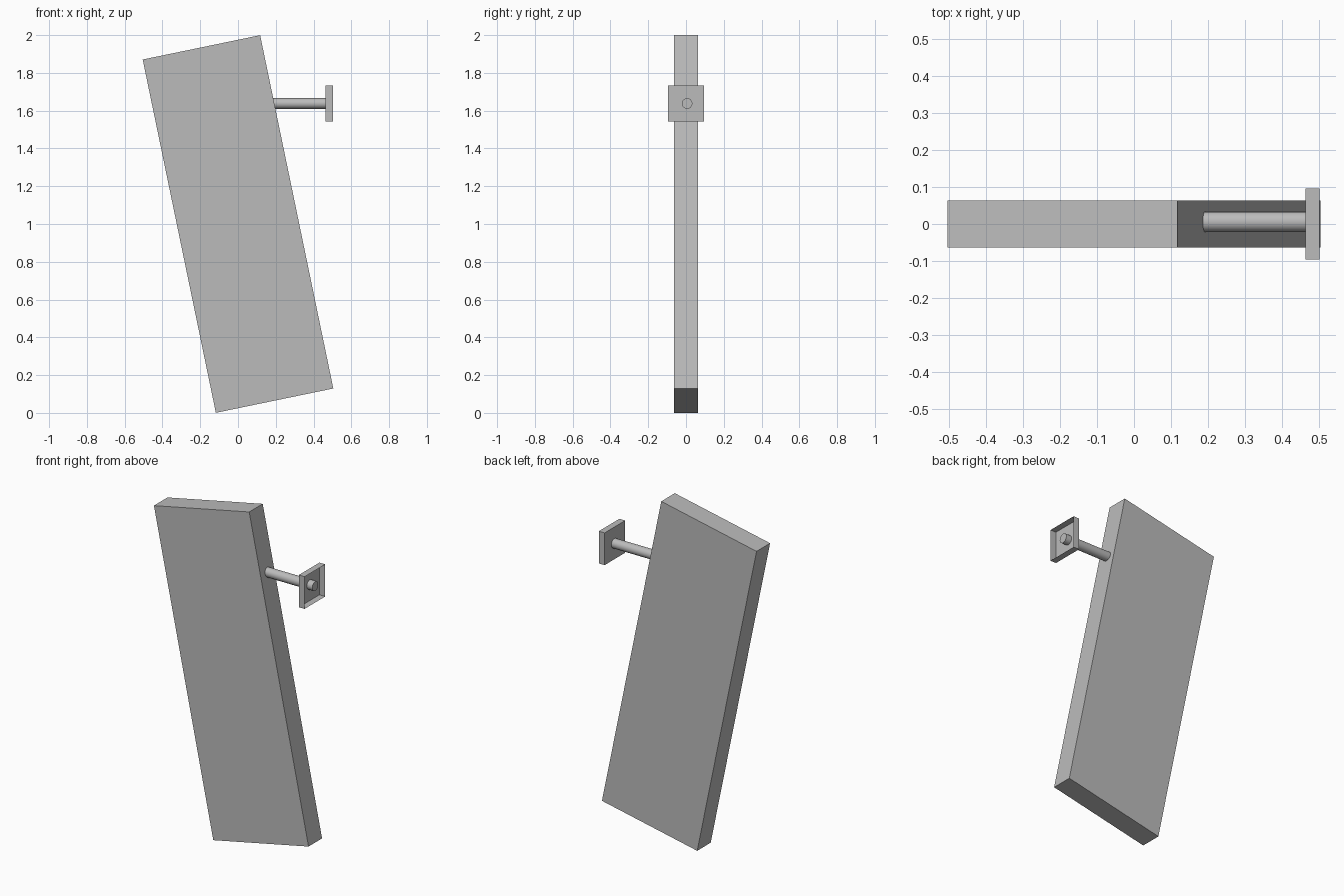
import bpy, bmesh, math
from mathutils import Matrix, Vector

cube = bpy.data.objects.get("Cube")
if cube:
    bpy.data.objects.remove(cube, do_unlink=True)

grey = bpy.data.materials.new("plain_grey")
grey.use_nodes = True
colour = (0.5, 0.5, 0.5, 1)
grey.diffuse_color = colour
grey.node_tree.nodes["Principled BSDF"].inputs["Base Color"].default_value = colour


def add_part(name, bm):
    mesh = bpy.data.meshes.new(name)
    bm.to_mesh(mesh)
    bm.free()
    mesh.materials.append(grey)
    obj = bpy.data.objects.new(name, mesh)
    bpy.context.collection.objects.link(obj)
    return obj


def box(size):
    bm = bmesh.new()
    bmesh.ops.create_cube(bm, size=1, matrix=Matrix.Diagonal((*size, 1)))
    return bm


# Tilted slab, leaning towards its right
slab = add_part("slab", box((0.635, 0.126, 1.91)))
slab.location = (0, 0, 1)
slab.rotation_euler.y = math.radians(-11.7)

# Shallow square end plate, open on its outer side
bm = box((0.038, 0.192, 0.19))
outer = [f for f in bm.faces if f.normal.dot(Vector((1, 0, 0))) > 0.9]
bmesh.ops.delete(bm, geom=outer, context='FACES_ONLY')
plate = add_part("end_plate", bm)
plate.location = (0.483, 0, 1.638)

# Round rod from inside the slab through the plate
start, end, radius = 0.17, 0.5, 0.028
bm = bmesh.new()
bmesh.ops.create_cone(bm, cap_ends=True, segments=16, radius1=radius, radius2=radius,
                      depth=end - start, matrix=Matrix.Rotation(math.pi / 2, 4, 'Y'))
rod = add_part("rod", bm)
rod.location = ((start + end) / 2, 0.006, 1.638)
for face in rod.data.polygons:
    face.use_smooth = len(face.vertices) == 4
for edge in rod.data.edges:
    a, b = (rod.data.vertices[i].co for i in edge.vertices)
    edge.use_edge_sharp = abs(a.x - b.x) < 0.001
